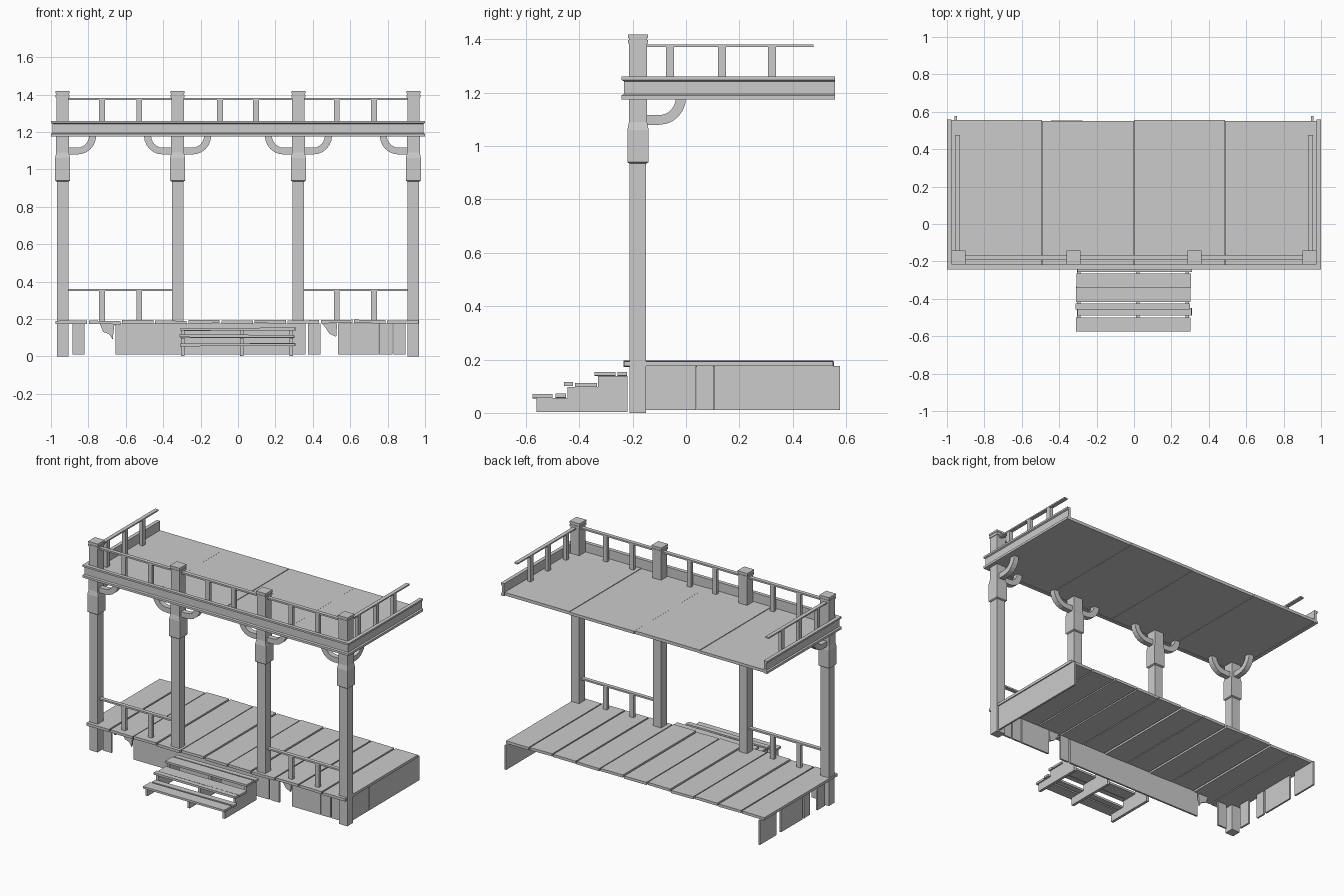
import bpy, bmesh, random
from math import sin, cos, pi
from mathutils import Vector, Matrix

if "Cube" in bpy.data.objects:
    bpy.data.objects.remove(bpy.data.objects["Cube"])

random.seed(4)


def finish(name, bm):
    bmesh.ops.recalc_face_normals(bm, faces=bm.faces)
    me = bpy.data.meshes.new(name)
    bm.to_mesh(me)
    bm.free()
    ob = bpy.data.objects.new(name, me)
    bpy.context.collection.objects.link(ob)
    return ob


def add_box(bm, x0, x1, y0, y1, z0, z1, tilt=None):
    m = Matrix.Translation(((x0 + x1) / 2, (y0 + y1) / 2, (z0 + z1) / 2))
    if tilt:
        m = m @ tilt
    m = m @ Matrix.Diagonal((x1 - x0, y1 - y0, z1 - z0, 1))
    bmesh.ops.create_cube(bm, size=1, matrix=m)


def boxes(name, items):
    bm = bmesh.new()
    for b in items:
        add_box(bm, *b)
    return finish(name, bm)


def add_prism(bm, pts, depth):
    """Extrude a closed list of 3D points along the vector depth."""
    f = bm.faces.new([bm.verts.new(p) for p in pts])
    r = bmesh.ops.extrude_face_region(bm, geom=[f])
    bmesh.ops.translate(bm, vec=depth, verts=[v for v in r['geom'] if isinstance(v, bmesh.types.BMVert)])


POSTS = [-0.938, -0.323, 0.323, 0.938]
PY = -0.18

# Posts: shaft, wide collar, upper newel and cap
for i, x in enumerate(POSTS):
    z0 = 0 if i in (0, 3) else 0.18
    bm = bmesh.new()
    for h, a, b in ((0.031, z0, 0.94), (0.033, 1.17, 1.385), (0.037, 1.385, 1.398),
                    (0.034, 1.398, 1.405), (0.037, 1.405, 1.418)):
        add_box(bm, x - h, x + h, PY - h, PY + h, a, b)
    levels = [(0.033, 0.935), (0.04, 0.94), (0.04, 1.06), (0.034, 1.09), (0.034, 1.18)]
    rings = [[bm.verts.new((x + sx * h, PY + sy * h, z))
              for sx, sy in ((-1, -1), (1, -1), (1, 1), (-1, 1))] for h, z in levels]
    for r0, r1 in zip(rings, rings[1:]):
        for k in range(4):
            bm.faces.new((r0[k], r0[(k + 1) % 4], r1[(k + 1) % 4], r1[k]))
    bm.faces.new(rings[0])
    bm.faces.new(rings[-1])
    finish(f"post_{i + 1}", bm)

# Curved brackets under the roof
bm = bmesh.new()


def bracket(x, d):
    d = Vector(d)
    side = Vector((d.y, -d.x, 0))
    arc = [(-pi / 2 + pi / 2 * k / 6) for k in range(7)]
    prof = [(0.02, 1.08)] + [(0.08 + 0.1 * cos(a), 1.182 + 0.102 * sin(a)) for a in arc]
    prof += [(0.08 + 0.062 * cos(a), 1.182 + 0.066 * sin(a)) for a in reversed(arc)] + [(0.02, 1.116)]
    o = Vector((x, PY, 0)) - side * 0.018
    add_prism(bm, [o + d * u + Vector((0, 0, z)) for u, z in prof], side * 0.036)


for i, x in enumerate(POSTS):
    if i > 0:
        bracket(x, (-1, 0, 0))
    if i < 3:
        bracket(x, (1, 0, 0))
    if i in (0, 3):
        bracket(x, (0, 1, 0))
finish("roof_brackets", bm)

# Roof fascia: moulded profile swept around three sides
prof = [(0, 1.175), (0, 1.19), (-0.009, 1.195), (-0.009, 1.243), (0, 1.248),
        (0, 1.26), (-0.025, 1.26), (-0.025, 1.175)]
bm = bmesh.new()
rings = []
for x, y, ox, oy in ((-1, 0.558, -1, 0), (-1, -0.242, -1, -1), (1, -0.242, 1, -1), (1, 0.558, 1, 0)):
    rings.append([bm.verts.new((x + ox * u, y + oy * u, z)) for u, z in prof])
for r0, r1 in zip(rings, rings[1:]):
    for k in range(len(prof)):
        j = (k + 1) % len(prof)
        bm.faces.new((r0[k], r0[j], r1[j], r1[k]))
bm.faces.new(rings[0])
bm.faces.new(rings[-1])
finish("roof_fascia", bm)

# Roof panels
boxes("roof_panels", [(-0.978 + k * 0.489, -0.978 + (k + 1) * 0.489 - 0.003, -0.22, 0.556 - 0.004 * (k % 2),
                       1.178, 1.197 + 0.002 * (k % 2)) for k in range(4)])

# Floor planks, slightly uneven
bm = bmesh.new()
w = 1.95 / 11
for k in range(11):
    x0 = -0.975 + k * w
    dz = random.uniform(-0.003, 0.003)
    add_box(bm, x0, x0 + w - 0.009, -0.235 + random.uniform(0, 0.008), 0.556 - random.uniform(0, 0.008),
            0.175 + dz, 0.193 + dz, Matrix.Rotation(random.uniform(-0.015, 0.015), 4, 'Y'))
finish("floor_planks", bm)


# Railings
def rail_x(name, a, b, balusters, z0, z1):
    items = [(a, b, PY - 0.013, PY + 0.013, z1 - 0.011, z1)]
    items += [(x - 0.015, x + 0.015, PY - 0.012, PY + 0.012, z0, z1 - 0.008) for x in balusters]
    boxes(name, items)


for s, n in ((-1, "left"), (1, "right")):
    a, b = sorted((s * 0.915, s * 0.34))
    rail_x(f"upper_rail_{n}", a, b, (s * 0.727, s * 0.527), 1.19, 1.382)
    rail_x(f"lower_rail_{n}", a, b, (s * 0.727, s * 0.527), 0.185, 0.36)
    x = s * 0.943
    boxes(f"upper_side_rail_{n}",
          [(x - 0.013, x + 0.013, -0.16, 0.477, 1.371, 1.38)] +
          [(x - 0.012, x + 0.012, y - 0.015, y + 0.015, 1.19, 1.374) for y in (-0.06, 0.135, 0.322)])
rail_x("upper_rail_middle", -0.3, 0.3, (-0.096, 0.096), 1.19, 1.382)

# Skirting boards under the floor, with broken gaps
T = 0.012
boxes("front_skirt", [(a, b, PY - T / 2, PY + T / 2, 0.01, 0.176) for a, b in
                      ((-0.885, -0.82), (-0.655, 0.362), (0.375, 0.44), (0.535, 0.75), (0.755, 0.825), (0.832, 0.895))])
boxes("right_skirt", [(0.947, 0.947 + T, a, b, 0.01, 0.176) for a, b in
                      ((-0.15, 0.038), (0.04, 0.103), (0.105, 0.577))])
boxes("left_skirt", [(-0.947 - T, -0.947, a, b, 0.01, 0.176) for a, b in
                     ((-0.12, -0.04), (0.04, 0.105), (0.12, 0.35), (0.4, 0.577))])
bm = bmesh.new()
for pts in (((-0.74, 0.176), (-0.66, 0.176), (-0.67, 0.09), (-0.69, 0.12), (-0.72, 0.13)),
            ((0.45, 0.176), (0.53, 0.176), (0.525, 0.105), (0.49, 0.12), (0.47, 0.15))):
    add_prism(bm, [Vector((x, PY - T / 2, z)) for x, z in pts], Vector((0, T, 0)))
finish("broken_skirt_pieces", bm)

# Step stringers
prof = [(-0.56, 0.003), (-0.56, 0.055), (-0.445, 0.055), (-0.445, 0.097), (-0.33, 0.097),
        (-0.33, 0.138), (-0.22, 0.138), (-0.22, 0.003)]
bm = bmesh.new()
for x in (-0.295, 0.02, 0.285):
    add_prism(bm, [Vector((x - 0.009, y, z)) for y, z in prof], Vector((0.018, 0, 0)))
finish("step_stringers", bm)

# Worn treads, two boards per step
bm = bmesh.new()
for y0, y1, z in ((-0.576, -0.5, 0.055), (-0.49, -0.45, 0.056), (-0.458, -0.424, 0.102),
                  (-0.416, -0.333, 0.098), (-0.343, -0.265, 0.139), (-0.256, -0.222, 0.138)):
    e = random.uniform(-0.006, 0.006)
    add_box(bm, -0.307 + e, 0.305 + e, y0, y1, z, z + 0.014,
            Matrix.Rotation(random.uniform(-0.008, 0.008), 4, 'Y'))
finish("step_treads", bm)
